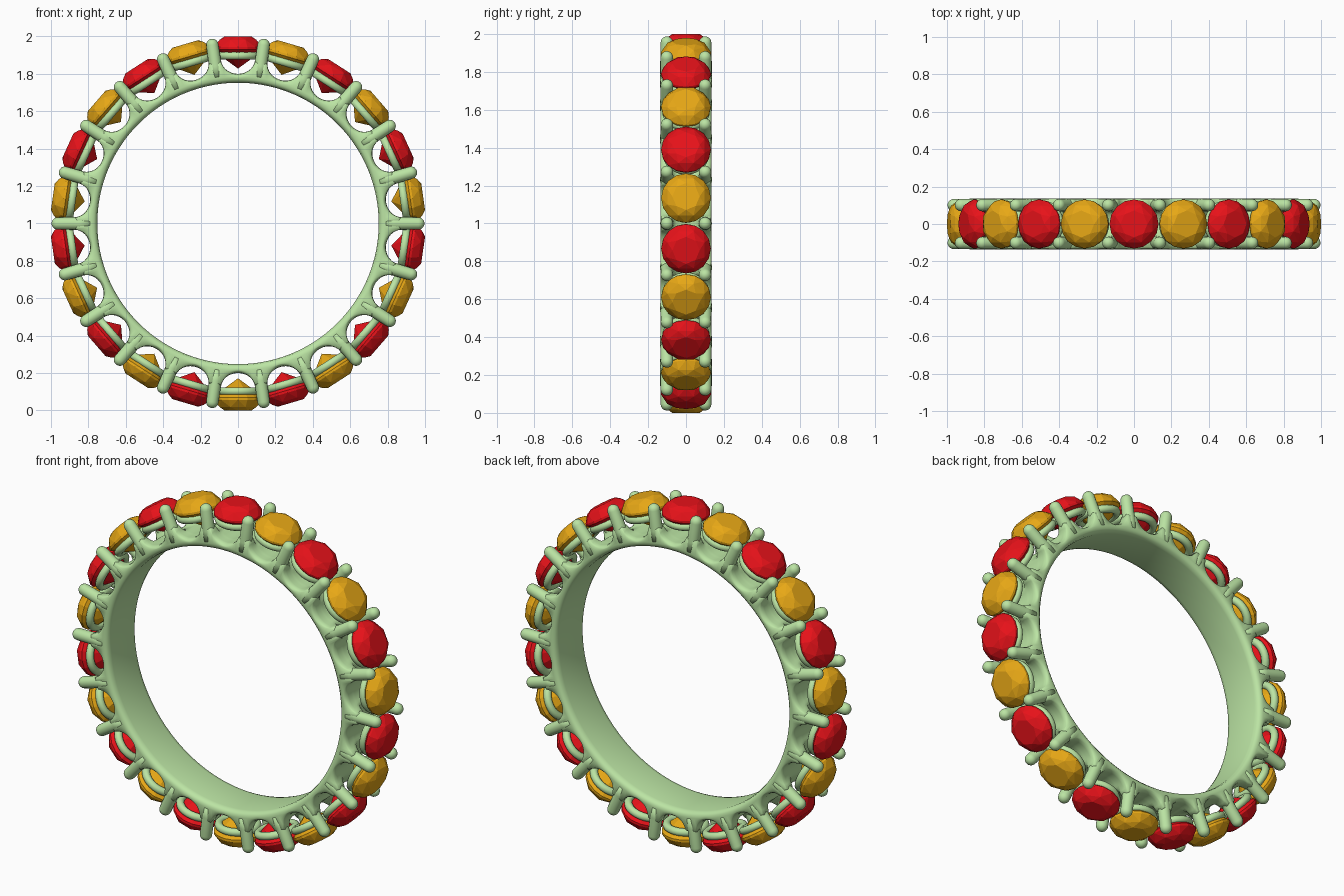
import bpy, bmesh
from math import pi, sin, cos, sqrt, atan2
from mathutils import Matrix, Vector

if "Cube" in bpy.data.objects:
    bpy.data.objects.remove(bpy.data.objects["Cube"])

N = 22                       # stones round the ring
STEP = 2 * pi / N
CENTRE = Vector((0, 0, 1))


def material(name, rgb):
    m = bpy.data.materials.new(name)
    m.diffuse_color = (*rgb, 1)
    m.use_nodes = True
    m.node_tree.nodes["Principled BSDF"].inputs["Base Color"].default_value = m.diffuse_color
    return m


METAL = material("green_metal", (0.50, 0.78, 0.37))
RED = material("red_stone", (0.80, 0.006, 0.01))
GOLD = material("gold_stone", (0.80, 0.39, 0.008))


def frame(angle):
    """Local z points radially outward, local y stays along the ring axis."""
    return Matrix.Translation(CENTRE) @ Matrix.Rotation(angle, 4, 'Y')


def finish(bm, name, mat, smooth):
    bmesh.ops.recalc_face_normals(bm, faces=bm.faces)
    for f in bm.faces:
        f.smooth = smooth
    me = bpy.data.meshes.new(name)
    bm.to_mesh(me)
    bm.free()
    me.materials.append(mat)
    ob = bpy.data.objects.new(name, me)
    bpy.context.collection.objects.link(ob)
    return ob


def bridge(bm, rows, closed_rows=False):
    """Skin a list of closed vertex loops."""
    n = len(rows[0])
    for i in range(len(rows) if closed_rows else len(rows) - 1):
        a, b = rows[i], rows[(i + 1) % len(rows)]
        for j in range(n):
            k = (j + 1) % n
            bm.faces.new((a[j], a[k], b[k], b[j]))


# Band: plain inside, scalloped outside with a U-shaped dip under each stone
bm = bmesh.new()
rows = []
SEG = 24
for i in range(N * SEG):
    a = i * STEP / SEG
    off = (i % SEG) / SEG
    u = abs(min(off, 1 - off)) * STEP * 0.85
    r = 0.872 - 0.072 * sqrt(max(0, 1 - (u / 0.087) ** 2))
    low = min(r, 0.825)
    half = [(0.10, 0.752), (0.122, 0.757), (0.133, 0.77), (0.135, 0.785),
            (0.133, r - 0.012), (0.123, r - 0.003), (0.105, r), (0.08, r - 0.002),
            (0.065, (r + low) / 2), (0.05, low)]
    section = half + [(-y, q) for y, q in reversed(half)]
    m = frame(a)
    rows.append([bm.verts.new(m @ Vector((0, y, q))) for y, q in section])
bridge(bm, rows, True)
band = finish(bm, "band", METAL, True)

# Prongs: round-tipped posts between the stones, on both sides
bm = bmesh.new()
post = [(0.036, 0.79), (0.036, 0.85), (0.034, 0.88), (0.033, 0.964)]
post += [(0.033 * cos(t * pi / 10), 0.964 + 0.033 * sin(t * pi / 10)) for t in range(1, 5)]
for i in range(N):
    m = frame((i + 0.5) * STEP)
    for side in (-1, 1):
        rows = [[bm.verts.new(m @ Vector((r * cos(k * pi / 8), side * 0.101 + r * sin(k * pi / 8), h)))
                 for k in range(16)] for r, h in post]
        bridge(bm, rows)
        bm.faces.new(rows[0])
        tip = bm.verts.new(m @ Vector((0, side * 0.101, 0.997)))
        for k in range(16):
            bm.faces.new((rows[-1][k], rows[-1][(k + 1) % 16], tip))
finish(bm, "prongs", METAL, True)

# Seats: a small wire ring under each stone
bm = bmesh.new()
for i in range(N):
    m = frame(i * STEP)
    rows = []
    for s in range(32):
        b = s * pi / 16
        rows.append([])
        for k in range(10):
            c = k * pi / 5
            rad = 0.103 + 0.022 * cos(c)
            rows[-1].append(bm.verts.new(m @ Vector((rad * cos(b), rad * sin(b), 0.897 + 0.022 * sin(c)))))
    bridge(bm, rows, True)
finish(bm, "stone_seats", METAL, True)

# Stones: faceted round cuts, alternating red and gold
CUT = [(8, 0, 0.072, 1.0), (8, 0.5, 0.106, 0.982), (16, 0, 0.131, 0.943),
       (16, 0, 0.131, 0.930), (8, 0.5, 0.070, 0.875)]
for i in range(N):
    bm = bmesh.new()
    m = frame(i * STEP)
    for n, turn, r, h in CUT:
        for k in range(n):
            b = (k + turn) * 2 * pi / n
            bm.verts.new(m @ Vector((r * cos(b), r * sin(b), h)))
    bm.verts.new(m @ Vector((0, 0, 0.828)))
    bmesh.ops.convex_hull(bm, input=bm.verts)
    finish(bm, f"stone_{i + 1}", GOLD if i % 2 else RED, False)
